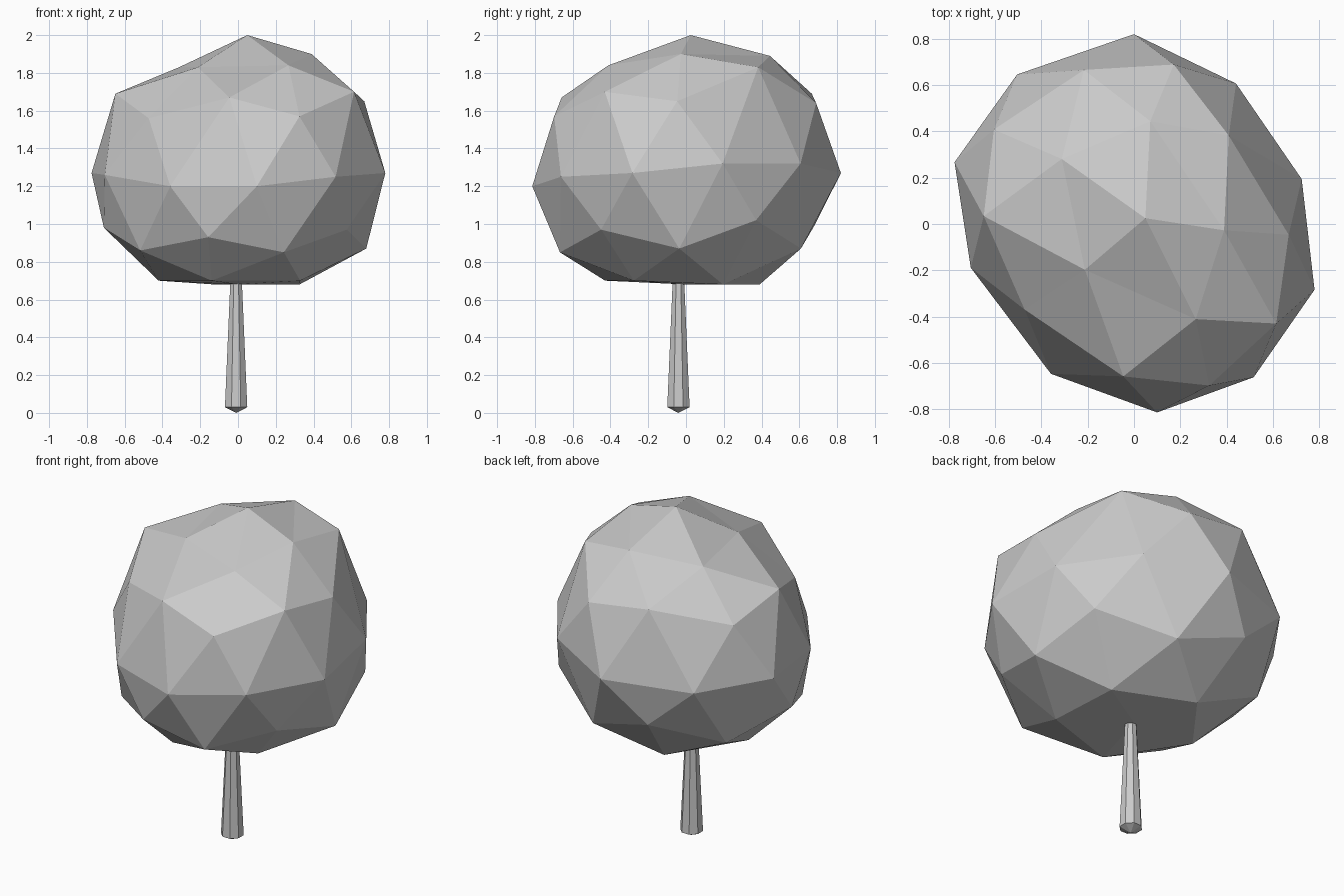
import bpy
import bmesh
from math import atan2, cos, sin, radians, degrees
from mathutils import Matrix

default_cube = bpy.data.objects.get("Cube")
if default_cube:
    bpy.data.objects.remove(default_cube, do_unlink=True)


def make_material(name, colour):
    material = bpy.data.materials.new(name)
    material.use_nodes = True
    material.diffuse_color = colour
    for node in material.node_tree.nodes:
        if node.type == "BSDF_PRINCIPLED":
            node.inputs["Base Color"].default_value = colour
    return material


def make_object(name, bm, material):
    bmesh.ops.recalc_face_normals(bm, faces=bm.faces)
    mesh = bpy.data.meshes.new(name)
    bm.to_mesh(mesh)
    bm.free()
    mesh.materials.append(material)
    obj = bpy.data.objects.new(name, mesh)
    bpy.context.collection.objects.link(obj)
    return obj


def heading(vert):
    """Angle of a vertex around the vertical axis, from zero up to a full turn."""
    return round(degrees(atan2(vert.co.y, vert.co.x))) % 360


grey = make_material("plain grey", (0.6, 0.6, 0.6, 1))

# Crown shape, ring by ring from the bottom: twist in degrees, radius, height
underside = [(-5, .38, .68), (0, .41, .68), (0, .42, .7), (0, .45, .7), (-4, .43, .7)]
lower_ring = [(-3, .68, .87), (-4, .7, 1.02), (0, .64, .87), (0, .72, 1), (0, .68, .87),
              (0, .71, .98), (0, .64, .86), (5, .7, .93), (2, .71, .85), (-2, .73, .97)]
middle_ring = [(-3, .75, 1.32), (0, .75, 1.32), (0, .82, 1.27), (2, .82, 1.25), (-1, .82, 1.27),
               (-3, .73, 1.26), (7, .74, 1.2), (7, .82, 1.2), (2, .84, 1.25), (-2, .83, 1.27)]
upper_ring = [(-4, .67, 1.65), (7, .56, 1.83), (4, .71, 1.64), (0, .7, 1.69), (2, .73, 1.6),
              (-3, .65, 1.69), (2, .6, 1.56), (14, .66, 1.67), (7, .77, 1.57), (1, .75, 1.7)]
shoulder = [(-4, .39, 1.9), (9, .45, 1.89), (-6, .42, 1.83), (7, .29, 1.83), (15, .49, 1.84)]
bottom_point = [(0, 0, .68)]
top_point = [(27, .055, 2)]
rings = [bottom_point, underside, lower_ring, middle_ring, upper_ring, shoulder, top_point]

# Crown: a faceted icosphere whose rings are pushed into an uneven shape
bm = bmesh.new()
bmesh.ops.create_icosphere(bm, subdivisions=2, radius=1)
ordered = sorted(bm.verts, key=lambda vert: vert.co.z)
for ring in rings:
    members, ordered = ordered[:len(ring)], ordered[len(ring):]
    for vert, (twist, radius, height) in zip(sorted(members, key=heading), ring):
        pole = len(ring) == 1
        angle = radians(twist if pole else heading(vert) + twist)
        vert.co = (radius * cos(angle), radius * sin(angle), height)
make_object("crown", bm, grey)

# Trunk: a tapered eight-sided post with a shallow pointed foot
bm = bmesh.new()
base, top, sides = 0.03, 0.72, 8
bmesh.ops.create_cone(bm, cap_ends=True, cap_tris=False, segments=sides,
                      radius1=0.064, radius2=0.032, depth=top - base,
                      matrix=Matrix.Rotation(radians(22.5), 4, "Z"))
foot_face = min(bm.faces, key=lambda face: face.calc_center_median().z)
foot = bmesh.ops.poke(bm, faces=[foot_face])["verts"][0]
foot.co.z -= base
bmesh.ops.translate(bm, verts=bm.verts, vec=(-0.01, -0.04, (base + top) / 2))
make_object("trunk", bm, grey)
